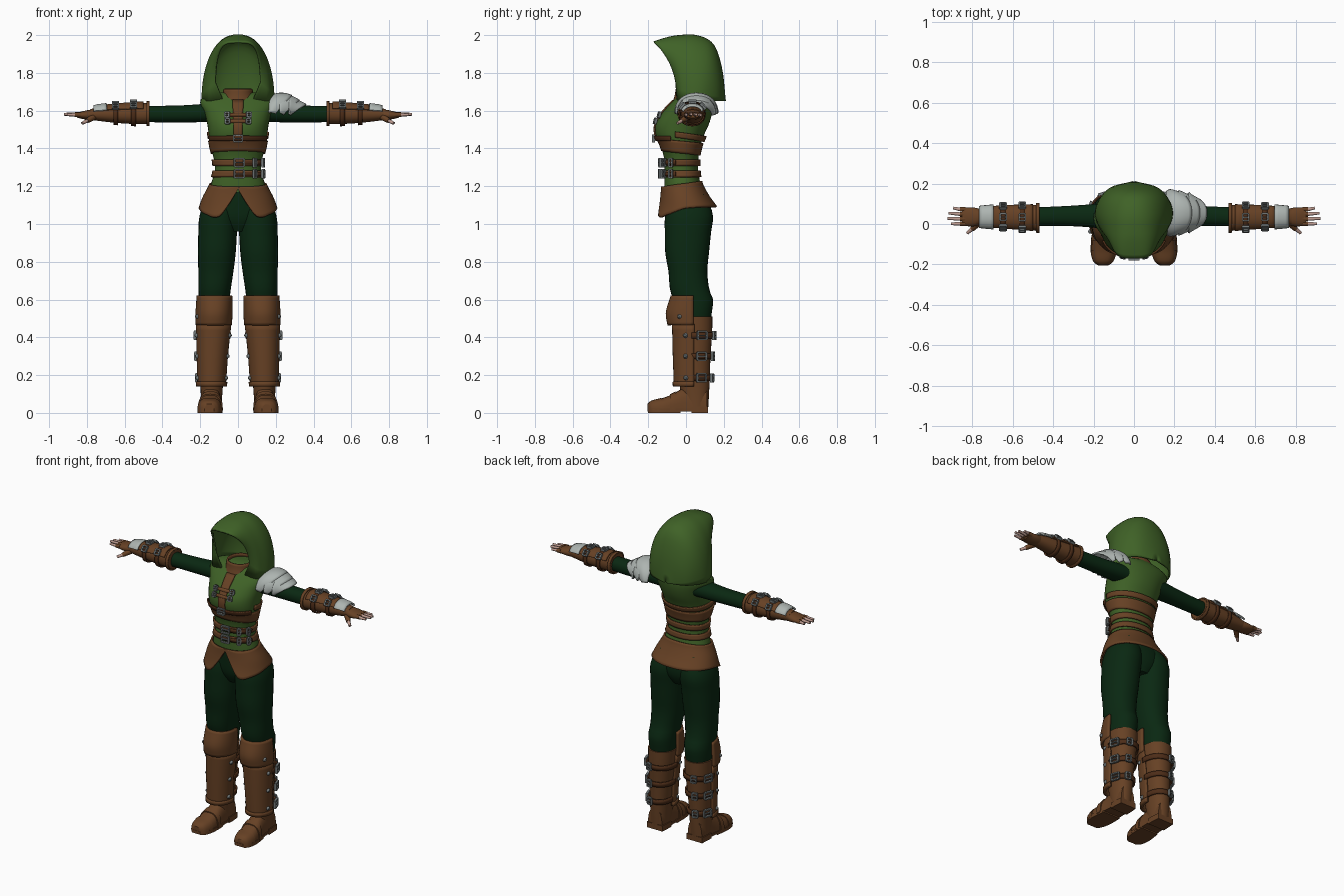
import bpy, bmesh, math
from mathutils import Vector, Matrix

if "Cube" in bpy.data.objects:
    bpy.data.objects.remove(bpy.data.objects["Cube"])


def colour(name, r, g, b):
    m = bpy.data.materials.new(name)
    m.diffuse_color = (r, g, b, 1)
    m.use_nodes = True
    m.node_tree.nodes["Principled BSDF"].inputs["Base Color"].default_value = m.diffuse_color
    return m


GREEN = colour("leaf_green", 0.05, 0.122, 0.02)
DARK = colour("dark_green", 0.003, 0.021, 0.006)
BROWN = colour("leather_brown", 0.135, 0.053, 0.018)
DEEP = colour("dark_leather", 0.075, 0.026, 0.009)
PALE = colour("pale_metal", 0.42, 0.46, 0.44)
STEEL = colour("buckle_steel", 0.17, 0.19, 0.19)
SKIN = colour("skin", 0.5, 0.32, 0.27)


def finish(name, bm, mat, mirror=False, thick=0, angle=40):
    bmesh.ops.remove_doubles(bm, verts=bm.verts, dist=0.0002)
    bmesh.ops.recalc_face_normals(bm, faces=bm.faces)
    me = bpy.data.meshes.new(name)
    bm.to_mesh(me)
    bm.free()
    o = bpy.data.objects.new(name, me)
    bpy.context.collection.objects.link(o)
    me.materials.append(mat)
    bpy.ops.object.select_all(action='DESELECT')
    o.select_set(True)
    bpy.context.view_layer.objects.active = o
    bpy.ops.object.shade_smooth_by_angle(angle=math.radians(angle))
    if thick:
        s = o.modifiers.new("thickness", 'SOLIDIFY')
        s.thickness, s.offset = thick, 0
    if mirror:
        o.modifiers.new("mirror", 'MIRROR')
    return o


def sample(tab, t):
    """Smooth interpolation of table rows keyed by their first number."""
    t = min(max(t, tab[0][0]), tab[-1][0])
    i = max(k for k in range(len(tab) - 1) if tab[k][0] <= t)
    a, b = tab[i], tab[i + 1]
    p, q = tab[max(i - 1, 0)], tab[min(i + 2, len(tab) - 1)]
    h = b[0] - a[0]
    u = (t - a[0]) / h
    out = []
    for c in range(1, len(a)):
        m0 = (b[c] - p[c]) / (b[0] - p[0]) * h
        m1 = (q[c] - a[c]) / (q[0] - a[0]) * h
        out.append((2*u**3 - 3*u*u + 1) * a[c] + (u**3 - 2*u*u + u) * m0
                   + (3*u*u - 2*u**3) * b[c] + (u**3 - u*u) * m1)
    return out


def grid(bm, rows, closed=False, cap=False):
    vs = [[bm.verts.new(p) for p in r] for r in rows]
    n = len(rows[0])
    for r, s in zip(vs, vs[1:]):
        for j in range(n if closed else n - 1):
            k = (j + 1) % n
            bm.faces.new((r[j], r[k], s[k], s[j]))
    if cap:
        bm.faces.new(vs[0])
        bm.faces.new(vs[-1])


def spow(v, e):
    return math.copysign(abs(v) ** e, v)


def point(tab, t, deg, off=0, axis='z', e=0.92):
    """Surface point: angle 0 is the front on upright parts, the top on arms."""
    a = math.radians(deg)
    c1, c2, r1, r2 = sample(tab, t)
    s, c = spow(math.sin(a), e) * (r1 + off), spow(math.cos(a), e) * (r2 + off)
    if axis == 'z':
        return Vector((c1 + s, c2 - c, t))
    return Vector((t, c1 + s, c2 + c))


def shell(name, tab, t0, t1, mat, off=0, a0=-180, a1=180, n=28, steps=10, axis='z',
          cap=True, thick=0, mirror=False, wave=0, skew=0):
    bm = bmesh.new()
    full = a1 - a0 == 360
    rows = []
    for i in range(steps + 1):
        f = i / steps
        row = []
        for j in range(n if full else n + 1):
            d = a0 + (a1 - a0) * j / n
            c = math.cos(math.radians(d))
            p = point(tab, t0 + (t1 - t0) * f, d, off, axis)
            if axis == 'z':
                p.z += wave * c
            else:
                p.x += skew * f * (c - 1)
            row.append(p)
        rows.append(row)
    grid(bm, rows, full, cap and full and not thick)
    return finish(name, bm, mat, mirror, thick)


def buckle(name, loc, normal, w, h, mirror=False, mat=STEEL):
    """Rectangular frame with a prong, lying on a surface."""
    bm = bmesh.new()
    z = Vector(normal).normalized()
    up = Vector((0, 0, 1)) if abs(z.z) < 0.8 else Vector((0, 1, 0))
    x = up.cross(z).normalized()
    y = z.cross(x)
    m = Matrix.Translation(loc) @ Matrix((x, y, z)).transposed().to_4x4()
    b = 0.008
    for px, py, sx, sy in ((-w/2, 0, b, h), (w/2, 0, b, h), (0, h/2, w, b), (0, -h/2, w, b),
                           (0, 0, w, b * 0.7)):
        bmesh.ops.create_cube(bm, size=1, matrix=m @ Matrix.Translation((px, py, 0))
                              @ Matrix.Diagonal((sx, sy, 0.014, 1)))
    finish(name, bm, mat, mirror)


def rod(name, a, b, r1, r2, mat, mirror=True):
    a, b = Vector(a), Vector(b)
    bm = bmesh.new()
    q = (b - a).to_track_quat('Z', 'Y').to_matrix().to_4x4()
    bmesh.ops.create_cone(bm, cap_ends=True, segments=10, radius1=r1, radius2=r2,
                          depth=(b - a).length, matrix=Matrix.Translation((a + b) / 2) @ q)
    return finish(name, bm, mat, mirror, angle=50)


# --- Vest, corset bands and belts (z, cx, cy, rx, ry) ---
front_back = [(1.17, -.115, .09, .15), (1.22, -.115, .075, .14), (1.28, -.115, .065, .123),
              (1.34, -.115, .065, .127), (1.40, -.13, .073, .142), (1.47, -.16, .095, .154),
              (1.53, -.16, .122, .163), (1.59, -.125, .138, .178), (1.64, -.08, .14, .2),
              (1.67, -.05, .13, .185), (1.695, -.03, .11, .1)]
TORSO = [(z, 0, (f + b) / 2, w, (b - f) / 2) for z, f, b, w in front_back]
shell("vest", TORSO, 1.17, 1.695, GREEN, n=36, steps=30)
shell("underbust_band", TORSO, 1.375, 1.44, BROWN, off=.005, wave=.012, thick=.008, n=36, steps=5)
shell("upper_back_strap", TORSO, 1.455, 1.485, BROWN, off=.005, a0=80, a1=280, wave=.02, thick=.008, steps=3)
shell("bust_strap", TORSO, 1.44, 1.466, DEEP, off=.009, a0=-70, a1=70, thick=.008, steps=3)
for i, z in enumerate((1.265, 1.325)):
    shell("waist_belt_%d" % i, TORSO, z - .017, z + .017, BROWN, off=.008, thick=.01, n=36, steps=3)
    shell("belt_tip_%d" % i, TORSO, z - .011, z + .011, DEEP, off=.016, a0=-8, a1=75, thick=.008, steps=2)
    for d, w in ((2, .05), (35, .018), (62, .018)):
        p = point(TORSO, z, d, .024)
        buckle("belt_buckle", p, (p.x * 1.3, p.y + .025, 0), w, .042)
buckle("bust_buckle", point(TORSO, 1.453, 0, .018), (0, -1, 0), .045, .034)
shell("front_placket", TORSO, 1.46, 1.655, BROWN, off=.004, a0=-7, a1=7, n=4, thick=.008)
for z in (1.545, 1.578):
    shell("clasp_strap", TORSO, z - .008, z + .008, BROWN, off=.008, a0=-17, a1=17, n=6, steps=2, thick=.008)
    for d in (-16, 16):
        buckle("clasp", point(TORSO, z, d, .014), (d / 60, -1, .3), .022, .026)

# --- Collar ---
COLLAR = [(1.64, 0, .03, .092, .098), (1.68, 0, .03, .078, .085), (1.715, 0, .025, .072, .075)]
shell("collar", COLLAR, 1.645, 1.715, BROWN, thick=.01, steps=5)

# --- Flared skirt with a notched front ---
SKIRT = [(1.02, 0, .012, .222, .178), (1.08, 0, .011, .205, .156), (1.14, 0, -.004, .183, .128),
         (1.20, 0, -.018, .152, .108), (1.24, 0, -.022, .138, .099)]
HEM = [(0, 1.185), (10, 1.12), (26, 1.04), (50, 1.05), (90, 1.085), (180, 1.09)]
bm = bmesh.new()
rows = []
for i in range(11):
    row = []
    for j in range(72):
        d = j * 5 - 180
        top = 1.212 - .015 * math.cos(math.radians(d))
        z = top + (sample(HEM, abs(d))[0] - top) * i / 10
        row.append(point(SKIRT, z, d))
    rows.append(row)
grid(bm, rows, True)
finish("skirt", bm, BROWN, thick=.01)

# --- Trousers ---
PELVIS = [(.96, 0, .015, .06, .08), (1.02, 0, .015, .15, .11), (1.1, 0, .01, .17, .115), (1.2, 0, -.015, .135, .095)]
shell("pelvis", PELVIS, .96, 1.2, DARK)
LEG = [(.46, .127, .04, .07, .085), (.54, .127, .04, .079, .098), (.60, .126, .038, .082, .105),
       (.65, .124, .02, .085, .104), (.75, .117, .01, .093, .103), (.85, .112, .006, .1, .116),
       (.95, .108, .01, .102, .122), (1.05, .102, .016, .1, .126), (1.16, .085, .01, .07, .09)]
shell("trouser_leg", LEG, .46, 1.16, DARK, mirror=True, steps=24)

# --- Boots ---
BOOT = [(.02, .142, .055, .054, .062), (.1, .14, .048, .057, .074), (.2, .138, .042, .063, .084),
        (.3, .135, .04, .071, .09), (.42, .13, .04, .08, .098), (.51, .128, .042, .084, .098)]
shell("boot_shaft", BOOT, .02, .51, BROWN, mirror=True, steps=16)
GUARD = [(.14, .14, .032, .07, .09), (.3, .136, .032, .077, .096), (.47, .129, .034, .088, .102)]
shell("shin_guard", GUARD, .14, .47, BROWN, a0=-95, a1=95, thick=.012, mirror=True)
shell("shin_guard_hem", GUARD, .14, .165, BROWN, off=.006, a0=-95, a1=95, thick=.012, mirror=True, steps=2)
CUFF = [(.465, .129, .034, .09, .125), (.53, .127, .034, .091, .134), (.62, .124, .034, .088, .108)]
shell("knee_cuff", CUFF, .465, .62, BROWN, a0=-92, a1=92, thick=.014, mirror=True)
for z in (.185, .3, .41):
    shell("boot_strap", BOOT, z - .015, z + .015, DEEP, off=.008, a0=85, a1=275, thick=.01, mirror=True, steps=2)
    p = point(BOOT, z, 112, .016)
    buckle("boot_buckle", p, (1, .35, 0), .05, .042, True)
    p = point(BOOT, z, 165, .016)
    buckle("boot_back_buckle", p, (.3, 1, 0), .03, .04, True)
    for d in (-72, 72):
        p = point(GUARD, z, d, .006)
        n = Vector((d / 72, -.3, 0)) * .011
        rod("guard_stud", p, p + n, .013, .006, STEEL)
p = point(CUFF, .51, 62, .005)
rod("cuff_stud", p, p + Vector((.012, -.006, 0)), .013, .006, STEEL)


# --- Feet: (y, cx, half width, top height) ---
FOOT = [(-.205, .152, .022, .042), (-.185, .152, .046, .06), (-.13, .15, .061, .076), (-.07, .146, .06, .1),
        (0, .142, .054, .14), (.06, .141, .054, .15), (.115, .141, .05, .13)]


def foot_part(name, y0, y1, mat, off, ztop=None, z0=0.012):
    bm = bmesh.new()
    rows = []
    for i in range(15):
        y = y0 + (y1 - y0) * i / 14
        cx, w, h = sample(FOOT, y)
        w, h = w + off, (ztop or h + off)
        if ztop:
            row = [(cx - w, y, z0), (cx - w, y, h), (cx + w, y, h), (cx + w, y, z0)]
        else:
            row = [(cx - w * spow(math.cos(k * math.pi / 12), .7), y,
                    z0 + (h - z0) * math.sin(k * math.pi / 12) ** .8) for k in range(13)]
        rows.append(row)
    grid(bm, rows, True, True)
    finish(name, bm, mat, True)


foot_part("foot", -.203, .112, BROWN, 0)
foot_part("toe_cap", -.203, -.13, BROWN, .004)
foot_part("instep_strap", -.085, -.055, BROWN, .006)
foot_part("sole", -.205, .115, BROWN, .004, .022, .008)
foot_part("front_tread", -.2, -.03, BROWN, .003, .012, 0)
foot_part("heel", .03, .117, BROWN, .005, .035, 0)

# --- Arms (x, cy, cz, ry, rz) ---
SLEEVE = [(.12, .04, 1.59, .065, .05), (.3, .04, 1.583, .051, .045), (.49, .036, 1.582, .046, .043)]
shell("sleeve", SLEEVE, .12, .49, DARK, axis='x', mirror=True)
BRACER = [(.468, .03, 1.585, .066, .057), (.54, .033, 1.583, .06, .054), (.64, .035, 1.582, .054, .047),
          (.74, .035, 1.582, .045, .036), (.78, .035, 1.58, .04, .028)]
shell("bracer", BRACER, .468, .78, BROWN, axis='x', mirror=True, steps=12)
shell("bracer_rim", BRACER, .468, .485, BROWN, off=.005, axis='x', thick=.008, mirror=True, steps=2)
shell("bracer_plate", BRACER, .5, .7, BROWN, off=.006, a0=-65, a1=65, axis='x', thick=.008, mirror=True)
for x in (.553, .648):
    shell("bracer_strap", BRACER, x - .012, x + .012, DEEP, off=.008, axis='x', thick=.008, mirror=True, steps=2)
    for d in (-50, 0, 50):
        p = point(BRACER, x, d, .016, 'x')
        buckle("bracer_buckle", p, (0, math.sin(math.radians(d)), math.cos(math.radians(d))), .03, .034, True)
shell("wrist_plate", BRACER, .695, .765, PALE, off=.012, a0=-70, a1=70, axis='x', thick=.009, mirror=True, steps=4)
HAND = [(.75, .035, 1.58, .038, .03), (.8, .035, 1.577, .047, .025), (.85, .036, 1.576, .044, .014)]
shell("glove", HAND, .75, .85, BROWN, axis='x', mirror=True, n=20, steps=6)
for y, tip in ((.001, .905), (.025, .922), (.049, .918), (.072, .895)):
    z = 1.582 - .12 * abs(y - .03)
    rod("glove_finger", (.835, y, z), (.862, y, z), .0125, .0115, BROWN)
    rod("finger", (.86, y, z), (tip, y * 1.1, z), .0095, .007, SKIN)
rod("glove_thumb", (.765, .01, 1.567), (.8, -.025, 1.545), .018, .013, BROWN)
rod("thumb", (.797, -.022, 1.547), (.825, -.045, 1.533), .0105, .008, SKIN)

# --- Layered shoulder guard on one side ---
PAD = [(.15, .055, 1.585, .095, .075), (.21, .055, 1.585, .108, .1), (.27, .055, 1.58, .104, .1),
       (.33, .055, 1.575, .092, .075), (.37, .055, 1.575, .08, .055)]
for i, (x0, x1, off) in enumerate(((.16, .285, .004), (.22, .325, 0), (.27, .36, -.004))):
    shell("shoulder_plate_%d" % i, PAD, x0, x1, PALE, off=off, a0=-88, a1=88, axis='x',
          thick=.01, skew=.09, steps=8)

# --- Hood: ribs from the face opening to the nape (s, top y, top z, base x, base y, roundness, bend) ---
HOOD = [(0, -.17, 1.962, .118, -.045, .5, 2.6), (.12, -.115, 1.98, .14, -.04, .62, 2.2),
        (.25, -.05, 1.994, .165, -.02, .78, 1.7), (.5, .06, 1.994, .188, .045, .92, 1.2),
        (.7, .145, 1.945, .172, .11, .95, 1), (.85, .187, 1.82, .115, .175, .95, 1),
        (1, .205, 1.66, .004, .207, 1, 1)]
bm = bmesh.new()
rows = []
for i in range(25):
    ty, tz, bx, by, e, bend = sample(HOOD, i / 24)
    row = []
    for j in range(33):
        a = math.pi * j / 32
        f = max(math.sin(a), 0) ** e
        x = -spow(math.cos(a), e) * bx
        if i < 4:
            x *= 1 - .35 * (1 - i / 4) * max(0, 1 - f / .15)
        row.append((x, by + (ty - by) * f ** bend, 1.652 + (tz - 1.652) * f))
    rows.append(row)
grid(bm, rows)
finish("hood", bm, GREEN, thick=.01, angle=60)
